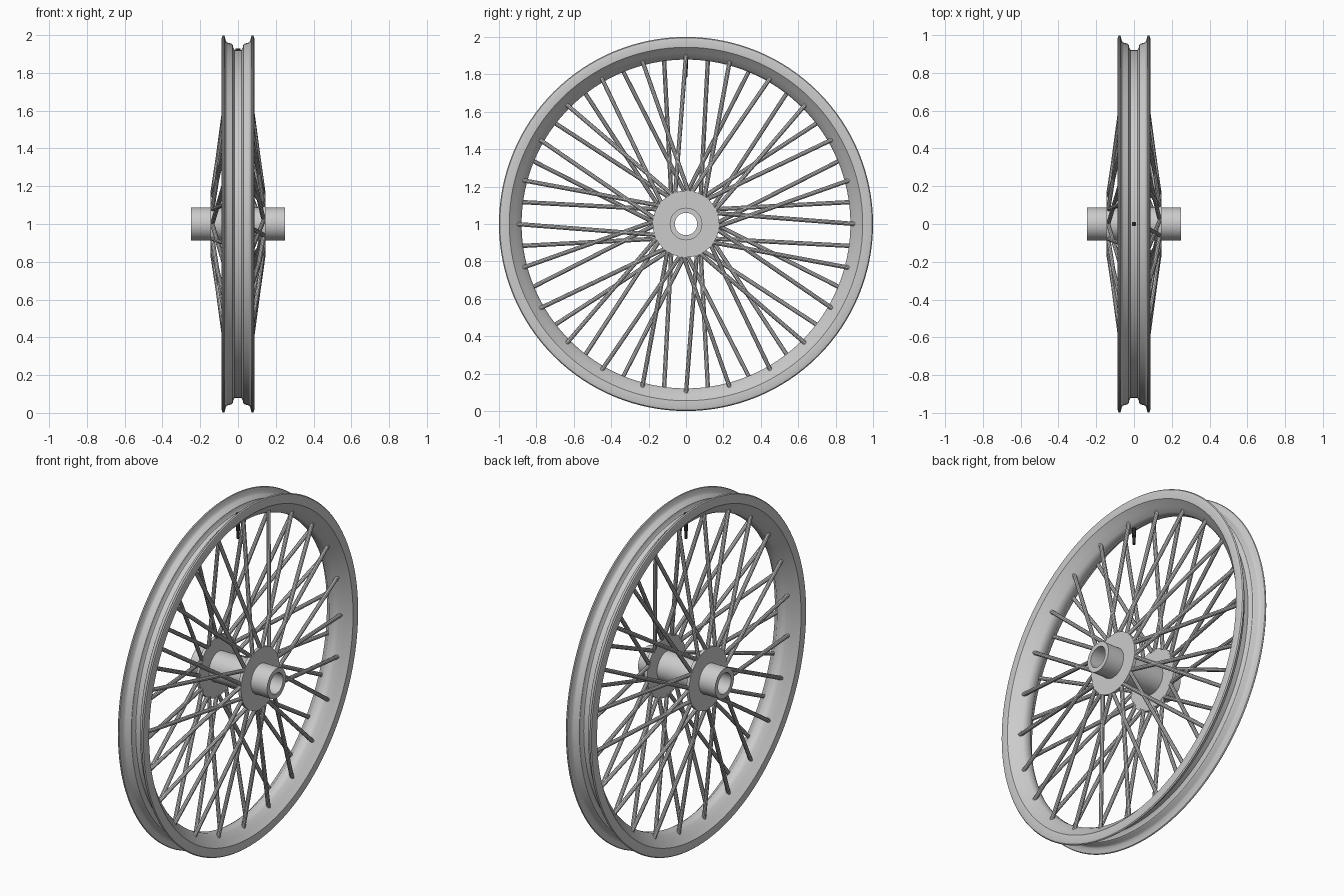
import bpy, bmesh, math
from mathutils import Vector

if "Cube" in bpy.data.objects:
    bpy.data.objects.remove(bpy.data.objects["Cube"])

C = Vector((0, 0, 1))  # wheel centre, axle along x


def finish(bm, name, angle=35):
    bmesh.ops.recalc_face_normals(bm, faces=bm.faces)
    me = bpy.data.meshes.new(name)
    bm.to_mesh(me)
    bm.free()
    ob = bpy.data.objects.new(name, me)
    bpy.context.collection.objects.link(ob)
    bpy.ops.object.select_all(action='DESELECT')
    ob.select_set(True)
    bpy.context.view_layer.objects.active = ob
    bpy.ops.object.shade_smooth_by_angle(angle=math.radians(angle))
    return ob


def lathe(name, profile, n):
    """Revolve a closed (x, radius) profile around the axle."""
    bm = bmesh.new()
    rings = []
    for i in range(n):
        a = 2 * math.pi * i / n
        rings.append([bm.verts.new(C + Vector((x, r * math.cos(a), r * math.sin(a))))
                      for x, r in profile])
    m = len(profile)
    for i in range(n):
        p, q = rings[i], rings[(i + 1) % n]
        for j in range(m):
            k = (j + 1) % m
            bm.faces.new((p[j], p[k], q[k], q[j]))
    return finish(bm, name)


def rod(bm, a, b, r, seg=10):
    d = b - a
    res = bmesh.ops.create_cone(bm, cap_ends=True, segments=seg, radius1=r, radius2=r, depth=d.length)
    rot = d.to_track_quat('Z', 'Y')
    for v in res['verts']:
        v.co = rot @ v.co + (a + b) / 2


def polar(x, r, deg):
    a = math.radians(deg)
    return C + Vector((x, r * math.cos(a), r * math.sin(a)))


# rim: rolled lips, tyre bed, drop centre and sloped inner wall
half = [(0.018, 0.922), (0.024, 0.930), (0.028, 0.948), (0.036, 0.955), (0.056, 0.960),
        (0.064, 0.968), (0.068, 0.985), (0.072, 0.997), (0.077, 1.0), (0.083, 0.995),
        (0.087, 0.980), (0.085, 0.945), (0.055, 0.915), (0.030, 0.888), (0.015, 0.879)]
lathe("rim", half + [(-x, r) for x, r in reversed(half)], 128)

# hub: hollow barrel with two flanges
hub = [(0.25, 0.06), (0.25, 0.087), (0.145, 0.087), (0.145, 0.178), (0.127, 0.178), (0.127, 0.087)]
lathe("hub", hub + [(-x, r) for x, r in reversed(hub)], 64)

# spokes: 24 per side, alternately leaning forward and back
for side, name, shift in ((1, "right_spokes", 0), (-1, "left_spokes", 7.5)):
    bm = bmesh.new()
    for k in range(24):
        a = 15 * k + shift
        lean = 20 if k % 2 == 0 else -20
        rod(bm, polar(side * 0.134, 0.17, a + lean), polar(side * 0.034, 0.905, a), 0.0115)
    finish(bm, name)

# valve stem
bm = bmesh.new()
rod(bm, Vector((0, 0, 1.83)), Vector((0, 0, 1.93)), 0.012, 16)
rod(bm, Vector((0, 0, 1.785)), Vector((0, 0, 1.832)), 0.009, 16)
valve = finish(bm, "valve_stem")
black = bpy.data.materials.new("black_rubber")
black.diffuse_color = (0.02, 0.02, 0.02, 1)
black.use_nodes = True
black.node_tree.nodes["Principled BSDF"].inputs["Base Color"].default_value = black.diffuse_color
valve.data.materials.append(black)
